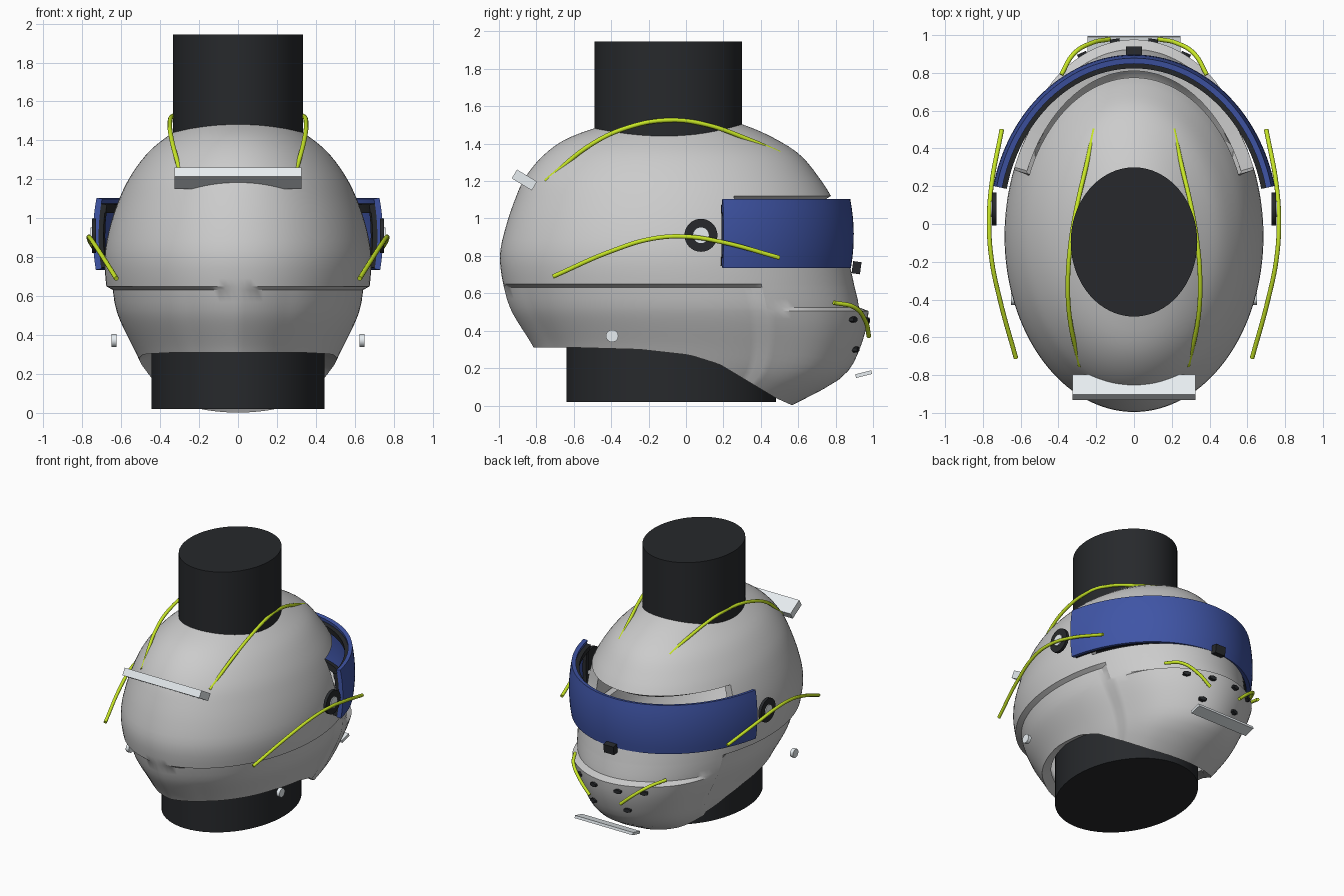
import bpy, bmesh
from math import sin, cos, pi, radians, atan2
from mathutils import Vector, Matrix

if "Cube" in bpy.data.objects:
    bpy.data.objects.remove(bpy.data.objects["Cube"])


def mat(name, c):
    m = bpy.data.materials.new(name)
    m.diffuse_color = (*c, 1)
    m.use_nodes = True
    m.node_tree.nodes["Principled BSDF"].inputs["Base Color"].default_value = m.diffuse_color
    return m


BLACK = mat("black", (0.02, 0.022, 0.025))
BLUE = mat("blue", (0.05, 0.09, 0.38))
LIME = mat("lime", (0.58, 0.8, 0.02))
WHITE = mat("white", (0.8, 0.85, 0.88))


def finish(name, bm, m=None, thick=0, angle=30):
    me = bpy.data.meshes.new(name)
    bm.to_mesh(me)
    bm.free()
    ob = bpy.data.objects.new(name, me)
    bpy.context.collection.objects.link(ob)
    if m:
        me.materials.append(m)
    bpy.ops.object.select_all(action='DESELECT')
    ob.select_set(True)
    bpy.context.view_layer.objects.active = ob
    if thick:
        s = ob.modifiers.new("thickness", 'SOLIDIFY')
        s.thickness, s.offset = thick, -1
        bpy.ops.object.modifier_apply(modifier=s.name)
    bpy.ops.object.shade_smooth_by_angle(angle=radians(angle))
    return ob


def grid(rows, closed, skip=lambda r, i: False):
    bm = bmesh.new()
    v = [[bm.verts.new(p) for p in row] for row in rows]
    n = len(rows[0])
    for r in range(len(rows) - 1):
        for i in range(n if closed else n - 1):
            if not skip(r, i):
                j = (i + 1) % n
                bm.faces.new((v[r][i], v[r + 1][i], v[r + 1][j], v[r][j]))
    bmesh.ops.remove_doubles(bm, verts=bm.verts, dist=1e-5)
    return bm


def box(name, loc, size, m, rot=None):
    bm = bmesh.new()
    M = Matrix.Translation(loc) @ (rot or Matrix()) @ Matrix.Diagonal((*size, 1))
    bmesh.ops.create_cube(bm, size=1, matrix=M)
    return finish(name, bm, m)


def cylinder(name, loc, rx, ry, depth, m, rot=None, seg=64):
    bm = bmesh.new()
    M = Matrix.Translation(loc) @ (rot or Matrix()) @ Matrix.Diagonal((rx, ry, depth, 1))
    bmesh.ops.create_cone(bm, cap_ends=True, segments=seg, radius1=1, radius2=1, depth=1, matrix=M)
    return finish(name, bm, m)


# Shell sections: height, rear y, visor-side y, half width
SEC = [(0, -.70, .53, .38), (.15, -.75, .79, .47), (.31, -.815, .885, .55), (.5, -.93, .925, .645),
       (.64, -.975, .90, .675), (.8, -.995, .865, .685), (.95, -.965, .835, .66), (1.1, -.915, .785, .61),
       (1.22, -.86, .71, .55), (1.34, -.76, .61, .46), (1.43, -.63, .47, .35), (1.5, -.43, .31, .24),
       (1.55, -.23, .13, .125), (1.57, -.05, -.05, 0)]
# Lower rim height along y
RIM = [(-2, .31), (-.6, .31), (-.25, .3), (.02, .27), (.18, .22), (.48, .04), (.57, 0), (2, 0)]


def section(u):
    k = min(int(u), len(SEC) - 2)
    t = u - k
    a, b, c, d = [SEC[max(0, min(len(SEC) - 1, k + o))] for o in (-1, 0, 1, 2)]
    return [.5 * (2 * q + (r - p) * t + (2 * p - 5 * q + 4 * r - s) * t * t + (3 * q - p - 3 * r + s) * t ** 3)
            for p, q, r, s in zip(a, b, c, d)]


def rim(y):
    for (y0, z0), (y1, z1) in zip(RIM, RIM[1:]):
        if y <= y1:
            return z0 + (z1 - z0) * (y - y0) / (y1 - y0)
    return 0


def shell_point(u, th):
    z, yb, yf, hw = section(u)
    s, c = sin(th), cos(th)
    k = 1
    if c > .43:                                   # protruding chin lip
        if z < .515:
            t = min(1, max(0, (c - .45) / .35))
            k += .055 * t * t * (3 - 2 * t)
    elif z < .64:                                 # recessed lower band
        k -= .045 * min(1, abs(s) / .4)
    return Vector((k * hw * s, (yb + yf) / 2 + k * (yf - yb) / 2 * c, z))


def bisect(f, lo, hi):
    for _ in range(40):
        mid = (lo + hi) / 2
        lo, hi = (mid, hi) if f(mid) < 0 else (lo, mid)
    return lo


def u_at(z):
    return bisect(lambda u: section(u)[0] - z, 0, len(SEC) - 1)


# Helmet shell with eye opening
N = 128
angles = [2 * pi * i / N for i in range(N)]
uA = u_at(.505)
starts = []
for th in angles:
    def gap(u):
        p = shell_point(u, th)
        return p.z - rim(p.y)
    starts.append(bisect(gap, 0, uA))
rows = [[shell_point(u0 + (uA - u0) * k / 10, th) for u0, th in zip(starts, angles)] for k in range(11)]
levels = [.525, .57, .632, .65, .69, .74] + [.74 + .38 * k / 8 for k in range(1, 9)]
us = [u_at(z) for z in levels]
last = len(SEC) - 1
us += [us[-1] + (last - us[-1]) * k / 20 for k in range(1, 21)]
rows += [[shell_point(u, th) for th in angles] for u in us]
finish("helmet_shell", grid(rows, True, lambda r, i: 16 <= r < 24 and cos(2 * pi * (i + .5) / N) > .37), None, .07)

# Stand columns above and below
cylinder("top_column", (0, -.095, 1.64), .335, .395, .61, BLACK)
cylinder("neck_column", (0, -.08, .22), .445, .56, .40, BLACK)


# Visor and its gasket strips
def band(name, inset, z0, z1, t0, t1, thick, m):
    rows = []
    for k in range(9):
        z = z0 + (z1 - z0) * k / 8
        d = inset + .5 * (z - .91) ** 2
        rows.append([((.765 - d) * sin(t), (.897 - d) * cos(t), z)
                     for t in [radians(t0 + (t1 - t0) * i / 64) for i in range(65)]])
    finish(name, grid(rows, False), m, thick)


band("visor", 0, .735, 1.105, -77, 77, .03, BLUE)
band("visor_gasket_top", .03, 1.03, 1.075, -77, 77, .03, BLACK)
band("visor_gasket_bottom", .03, .745, .79, -77, 77, .03, BLACK)
band("visor_gasket_end_right", .03, .79, 1.03, 74, 77, .025, BLACK)
band("visor_gasket_end_left", .03, .79, 1.03, -77, -74, .025, BLACK)
box("visor_tab", (0, .912, .737), (.085, .045, .065), BLACK, Matrix.Rotation(radians(-8), 4, 'X'))

# Rear spoiler and chin spoiler
box("rear_spoiler", (0, -.864, 1.206), (.65, .125, .055), WHITE, Matrix.Rotation(radians(-31), 4, 'X'))
box("chin_spoiler", (0, .95, .168), (.49, .088, .02), WHITE, Matrix.Rotation(radians(14), 4, 'X'))


# Lime trim tubes
def tube(name, pts, side):
    cu = bpy.data.curves.new(name, 'CURVE')
    cu.dimensions = '3D'
    cu.bevel_depth, cu.bevel_resolution, cu.resolution_u = .012, 3, 8
    cu.use_fill_caps = True
    sp = cu.splines.new('BEZIER')
    sp.bezier_points.add(len(pts) - 1)
    for b, (x, y, z) in zip(sp.bezier_points, pts):
        b.co = (x * side, y, z)
        b.handle_left_type = b.handle_right_type = 'AUTO'
    ob = bpy.data.objects.new(name, cu)
    ob.data.materials.append(LIME)
    bpy.context.collection.objects.link(ob)


TUBES = {
    "side_trim": [(.625, -.71, .69), (.71, -.4, .825), (.755, -.18, .892), (.767, 0, .903), (.755, .2, .872), (.70, .5, .79)],
    "crown_trim": [(.285, -.75, 1.2), (.34, -.5, 1.4), (.35, -.3, 1.49), (.335, -.1, 1.525), (.305, .08, 1.508),
                   (.245, .34, 1.42), (.21, .5, 1.35)],
    "chin_trim": [(.385, .79, .55), (.32, .9, .525), (.22, .96, .45), (.13, .978, .37)],
}

# Mirrored details
RX = Matrix.Rotation(pi / 2, 4, 'Y')
for side, tag in ((1, "right"), (-1, "left")):
    for name, pts in TUBES.items():
        tube(f"{name}_{tag}", pts, side)
    cylinder(f"visor_pivot_{tag}", (side * .74, .08, .91), .088, .088, .022, BLACK, RX, 40)
    cylinder(f"visor_pivot_hub_{tag}", (side * .745, .08, .91), .042, .042, .026, WHITE, RX, 32)
    cylinder(f"strap_screw_{tag}", (side * .637, -.395, .372), .033, .033, .026, WHITE, RX, 24)
    # Chin vents
    for k, (x, z) in enumerate(((.1, .455), (.27, .46), (.14, .3))):
        u = u_at(z)
        th = bisect(lambda a: shell_point(u, a).x - x, 0, 1.3)
        p = shell_point(u, th)
        loc = (side * p.x, p.y, p.z)
        cylinder(f"chin_vent_{tag}_{k + 1}", loc, .03, .016, .04, BLACK,
                 Matrix.Rotation(-side * th, 4, 'Z') @ Matrix.Rotation(pi / 2, 4, 'X'), 6)
